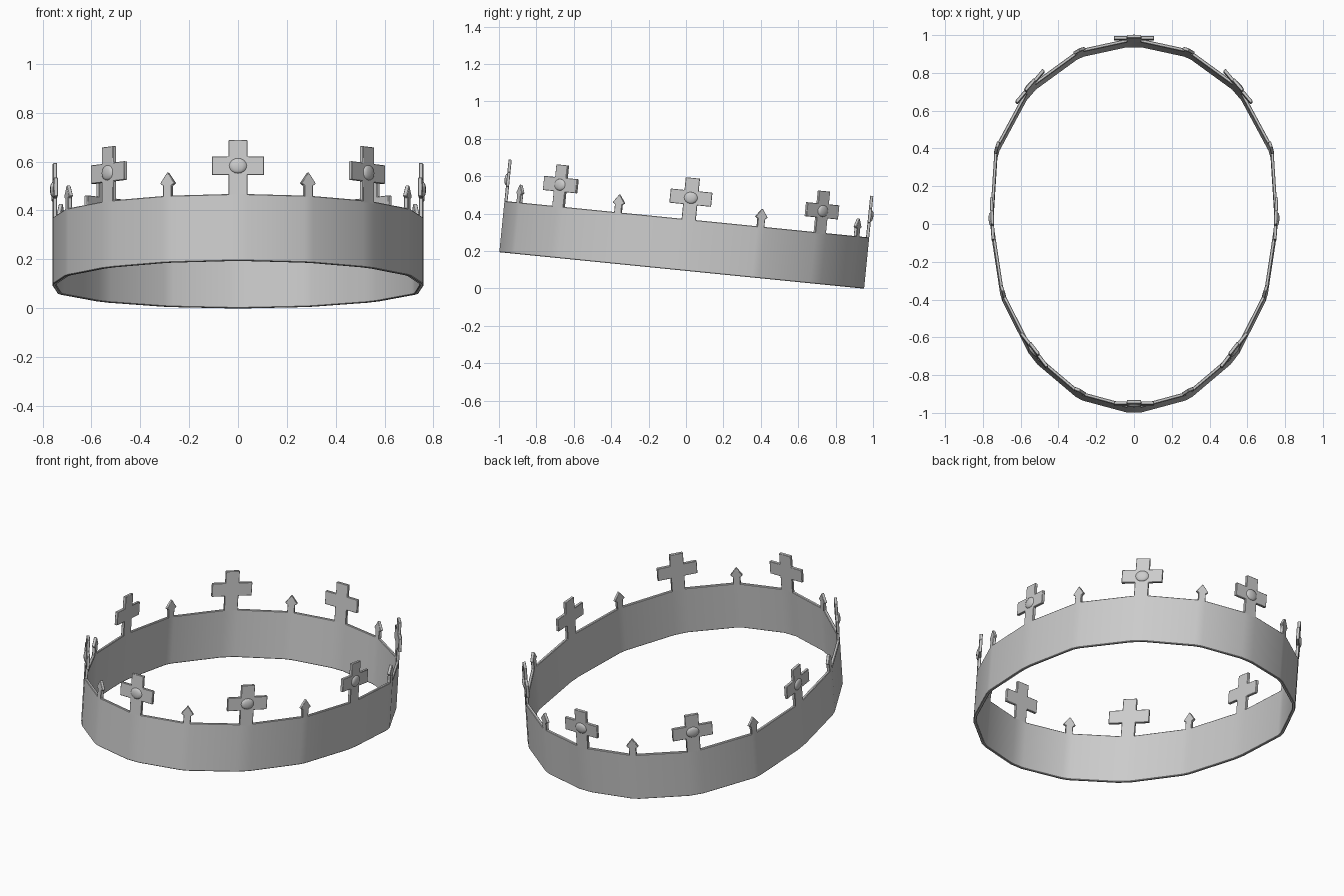
import bpy, bmesh, math
from mathutils import Matrix, Vector

if "Cube" in bpy.data.objects:
    bpy.data.objects.remove(bpy.data.objects["Cube"])

BAND_H, THICK = 0.275, 0.017
TILT = Matrix.Translation((0, -0.025, 0.0965)) @ Matrix.Rotation(-math.atan(0.1), 4, 'X')
# Stations of the oval, front to back along the right side, then mirrored
HALF = [(0, -0.978), (0.29, -0.905), (0.535, -0.692), (0.702, -0.37), (0.759, 0.012),
        (0.734, 0.4), (0.557, 0.722), (0.292, 0.922), (0, 0.982)]
OVAL = [Vector((x, y, 0)) for x, y in HALF + [(-x, y) for x, y in HALF[7:0:-1]]]


def frame(i):
    """Local frame on the band at station i: x along band, y inward, z up."""
    t = (OVAL[(i + 1) % 16] - OVAL[i - 1]).normalized()
    n = Vector((0, 0, 1)).cross(t)
    m = Matrix((t, n, (0, 0, 1))).transposed().to_4x4()
    m.translation = OVAL[i]
    return m


def finish(name, bm, matrix, bevel=0.0):
    bmesh.ops.recalc_face_normals(bm, faces=bm.faces)
    me = bpy.data.meshes.new(name)
    bm.to_mesh(me)
    bm.free()
    ob = bpy.data.objects.new(name, me)
    bpy.context.collection.objects.link(ob)
    ob.matrix_world = matrix
    if bevel:
        mod = ob.modifiers.new("soft_edges", 'BEVEL')
        mod.width, mod.segments = bevel, 1
        mod.limit_method, mod.angle_limit = 'ANGLE', math.radians(50)
    bpy.ops.object.select_all(action='DESELECT')
    ob.select_set(True)
    bpy.context.view_layer.objects.active = ob
    bpy.ops.object.shade_smooth_by_angle(angle=math.radians(35))
    return ob


def plate(name, half, matrix, y0, y1):
    """Flat mirrored outline (right half given, bottom to top) with thickness."""
    pts = half + [(-x, z) for x, z in reversed(half) if x > 0]
    bm = bmesh.new()
    f = bm.faces.new([bm.verts.new((x, y0, z)) for x, z in pts])
    r = bmesh.ops.extrude_face_region(bm, geom=[f])
    for v in r['geom']:
        if isinstance(v, bmesh.types.BMVert):
            v.co.y = y1
    return finish(name, bm, matrix, 0.002)


# Band: sixteen-sided oval with a small flat under every ornament
bm = bmesh.new()
rows = []
for i in range(16):
    w = 0.038 if i % 2 == 0 else 0.02
    for s in (-w, w):
        rows.append([bm.verts.new(frame(i) @ Vector((s, y, z)))
                     for y, z in ((0, 0), (0, BAND_H), (THICK, BAND_H), (THICK, 0))])
for k, a in enumerate(rows):
    b = rows[(k + 1) % len(rows)]
    for j in range(4):
        bm.faces.new((a[j], b[j], b[(j + 1) % 4], a[(j + 1) % 4]))
finish("crown_band", bm, TILT, 0.003)

for i in range(16):
    m = TILT @ frame(i)
    if i % 2 == 0:
        # Cross
        arm = 0.106 if i in (0, 8) else 0.112
        plate(f"cross_{i // 2}", [(0.038, BAND_H - 0.01), (0.038, 0.354), (arm, 0.354),
                                  (arm, 0.43), (0.038, 0.43), (0.038, 0.498)], m, 0.0, THICK)
        # Domed gem on the outer face of the cross
        bm = bmesh.new()
        bmesh.ops.create_uvsphere(bm, u_segments=12, v_segments=8, radius=1)
        bmesh.ops.transform(bm, verts=bm.verts,
                            matrix=Matrix.Translation((0, 0, 0.391)) @
                            Matrix.Diagonal((0.036, 0.011, 0.031, 1)))
        finish(f"gem_{i // 2}", bm, m)
    else:
        # Small spike: stem with an arrow-shaped head
        plate(f"spike_{i // 2}", [(0.02, BAND_H - 0.01), (0.02, 0.317), (0.034, 0.326),
                                  (0, 0.372)], m, 0.0, THICK)
